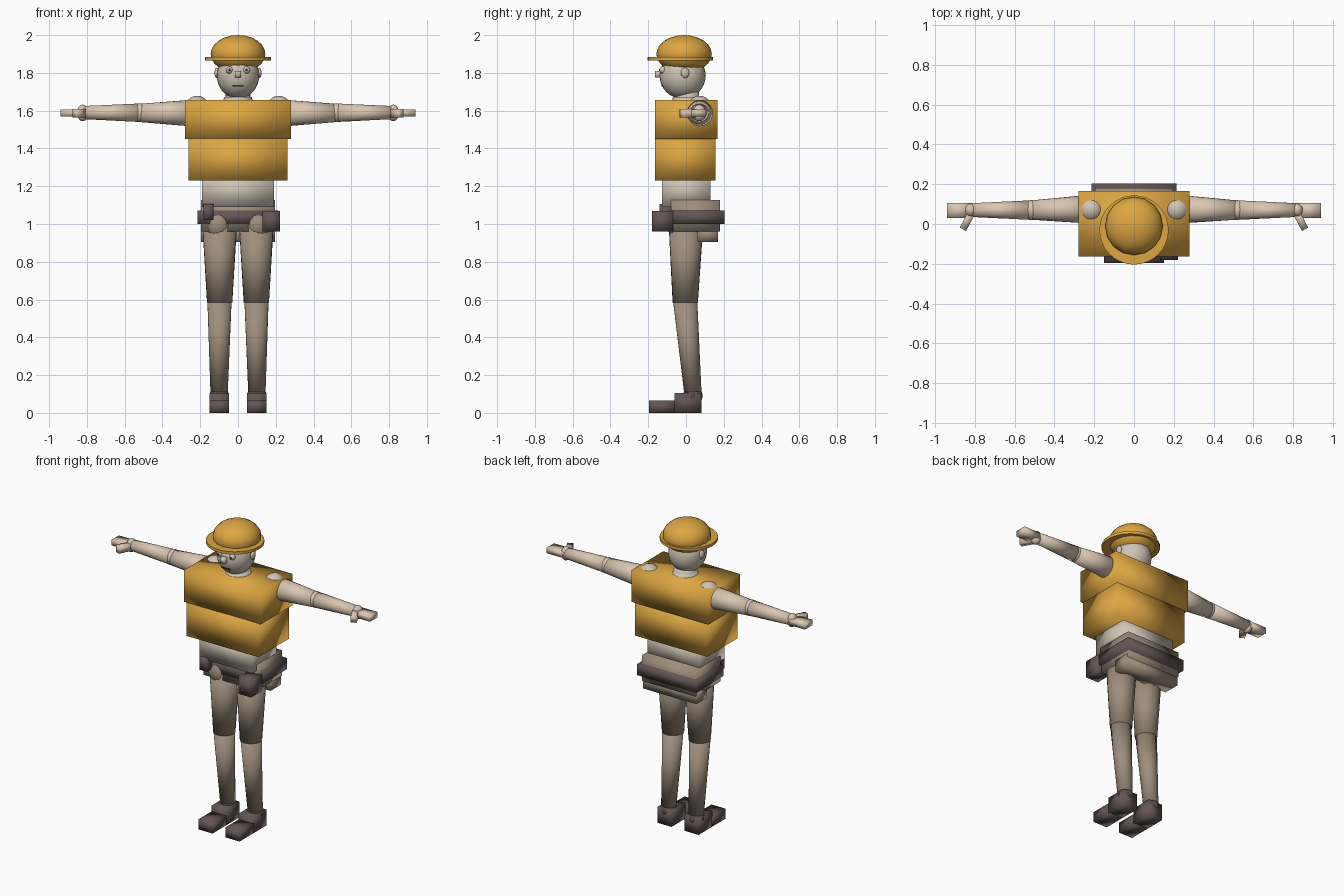
import bpy, math
from mathutils import Vector

if "Cube" in bpy.data.objects:
    bpy.data.objects.remove(bpy.data.objects["Cube"])


def material(name, rgb):
    m = bpy.data.materials.new(name)
    m.diffuse_color = (*rgb, 1)
    m.use_nodes = True
    m.node_tree.nodes["Principled BSDF"].inputs["Base Color"].default_value = m.diffuse_color
    return m


ORANGE = material("safety_orange", (0.72, 0.38, 0.055))
SKIN = material("skin", (0.70, 0.57, 0.45))
SHIRT = material("pale_cloth", (0.62, 0.55, 0.46))
PANTS = material("trouser_brown", (0.34, 0.27, 0.205))
DARK = material("dark_leather", (0.125, 0.09, 0.09))
BLACK = material("pupil_dark", (0.03, 0.02, 0.02))


def finish(name, mat):
    o = bpy.context.object
    o.name = name
    o.data.materials.append(mat)
    bpy.ops.object.transform_apply(location=False, rotation=True, scale=True)
    bpy.ops.object.shade_smooth()
    return o


def box(name, mat, x, y, z):
    """Box from its (min, max) range on each axis."""
    c = [(a + b) / 2 for a, b in (x, y, z)]
    bpy.ops.mesh.primitive_cube_add(size=1, location=c)
    bpy.context.object.scale = [b - a for a, b in (x, y, z)]
    return finish(name, mat)


def ball(name, mat, c, r, seg=20, rings=12):
    bpy.ops.mesh.primitive_uv_sphere_add(segments=seg, ring_count=rings, location=c)
    bpy.context.object.scale = r if isinstance(r, tuple) else (r, r, r)
    return finish(name, mat)


def limb(name, mat, p, q, r1, r2, seg=24):
    """Tapered cylinder from p to q."""
    p, q = Vector(p), Vector(q)
    d = q - p
    bpy.ops.mesh.primitive_cone_add(vertices=seg, radius1=r1, radius2=r2,
                                    depth=d.length, location=(p + q) / 2)
    bpy.context.object.rotation_euler = d.to_track_quat('Z', 'Y').to_euler()
    return finish(name, mat)


# hard hat
ball("hat_dome", ORANGE, (0, -0.01, 1.9), (0.145, 0.147, 0.1), 16, 12)
limb("hat_brim", ORANGE, (0, -0.03, 1.865), (0, -0.03, 1.883), 0.174, 0.174, 32)
bpy.ops.object.shade_smooth_by_angle(angle=math.radians(35))

# head and face
ball("head", SHIRT, (0, -0.018, 1.785), (0.112, 0.122, 0.122), 24, 16)
box("nose", SHIRT, (-0.016, 0.016), (-0.165, -0.125), (1.775, 1.81))
box("mouth", BLACK, (-0.03, 0.03), (-0.131, -0.122), (1.728, 1.733))
limb("neck", SHIRT, (0, 0.005, 1.6), (0, 0.005, 1.7), 0.065, 0.065)
limb("collar", SHIRT, (0, 0.005, 1.62), (0, 0.005, 1.672), 0.085, 0.074)

# torso and vest
box("waist", SHIRT, (-0.19, 0.19), (-0.127, 0.13), (1.09, 1.26))
box("vest_lower", ORANGE, (-0.262, 0.262), (-0.163, 0.157), (1.23, 1.452))
box("vest_upper", ORANGE, (-0.28, 0.28), (-0.163, 0.166), (1.45, 1.657))

# hips, belt and pouches
box("pelvis", PANTS, (-0.195, 0.195), (-0.08, 0.18), (0.96, 1.127))
box("seat_of_trousers", PANTS, (-0.195, 0.195), (0.06, 0.17), (0.905, 0.98))
box("belt", DARK, (-0.215, 0.215), (-0.083, 0.203), (1.0, 1.072))
box("pouch_large", DARK, (0.13, 0.222), (-0.18, -0.07), (0.96, 1.07))
box("pouch_small", DARK, (-0.182, -0.13), (-0.14, -0.07), (1.02, 1.105))

for s, side in ((-1, "right"), (1, "left")):
    # eyes and ears
    ball(side + "_eye", SHIRT, (s * 0.045, -0.122, 1.815), 0.019, 12, 8)
    ball(side + "_pupil", BLACK, (s * 0.045, -0.137, 1.816), 0.007, 8, 6)
    ball(side + "_ear", SHIRT, (s * 0.112, -0.005, 1.8), (0.013, 0.022, 0.028), 12, 8)

    # arm
    ball(side + "_shoulder", SHIRT, (s * 0.216, 0.072, 1.615), 0.064)
    limb(side + "_upper_arm", SKIN, (s * 0.2, 0.075, 1.587),
         (s * 0.525, 0.07, 1.588), 0.074, 0.048)
    ball(side + "_elbow", SKIN, (s * 0.52, 0.07, 1.589), 0.05)
    limb(side + "_forearm", SKIN, (s * 0.52, 0.07, 1.589),
         (s * 0.83, 0.07, 1.59), 0.049, 0.034)
    ball(side + "_wrist", SKIN, (s * 0.822, 0.07, 1.588), (0.03, 0.036, 0.044), 16, 10)
    box(side + "_hand", SKIN, sorted((s * 0.82, s * 0.94)), (0.03, 0.105), (1.57, 1.607))
    thumb = box(side + "_thumb", SKIN, (-0.018, 0.018), (-0.055, 0.055), (-0.022, 0.022))
    thumb.location = (s * 0.835, 0.022, 1.587)
    thumb.rotation_euler.z = s * math.radians(28)

    # leg
    ball(side + "_hip", PANTS, (s * 0.105, 0, 0.995), (0.085, 0.1, 0.095))
    limb(side + "_thigh", PANTS, (s * 0.097, 0.0, 1.0),
         (s * 0.097, -0.004, 0.585), 0.092, 0.067)
    ball(side + "_knee", PANTS, (s * 0.098, -0.004, 0.59), 0.063)
    limb(side + "_shin", PANTS, (s * 0.098, -0.004, 0.59),
         (s * 0.1, 0.036, 0.11), 0.064, 0.046)
    ball(side + "_ankle", DARK, (s * 0.1, 0.036, 0.09), 0.052, 16, 10)

    # boot
    bx = sorted((s * 0.047, s * 0.15))
    box(side + "_boot_heel", DARK, bx, (-0.06, 0.083), (0, 0.104))
    box(side + "_boot_toe", DARK, bx, (-0.197, -0.05), (0, 0.066))
